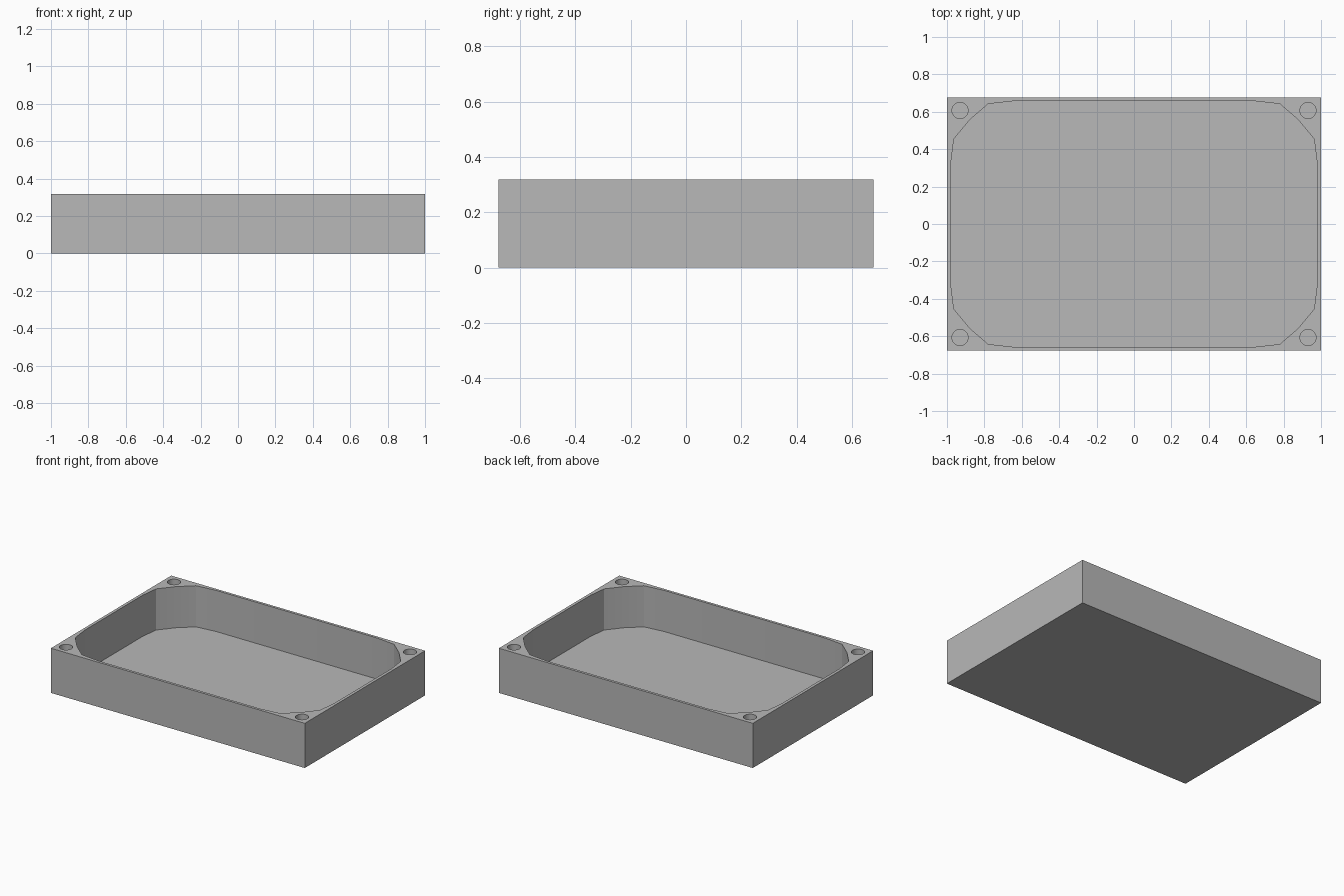
import bpy
import math

HALF_X, HALF_Y, HEIGHT = 1.0, 0.677, 0.318
FLOOR = 0.025

if "Cube" in bpy.data.objects:
    bpy.data.objects.remove(bpy.data.objects["Cube"], do_unlink=True)

grey = bpy.data.materials.new("plain grey")
grey.use_nodes = True
grey.diffuse_color = (0.48, 0.48, 0.48, 1)
grey.node_tree.nodes["Principled BSDF"].inputs["Base Color"].default_value = grey.diffuse_color


def prism(name, outline, z0, z1):
    """Upright solid from a counter-clockwise outline."""
    n = len(outline)
    verts = [(x, y, z) for z in (z0, z1) for x, y in outline]
    faces = [tuple(reversed(range(n))), tuple(range(n, 2 * n))]
    faces += [(i, (i + 1) % n, n + (i + 1) % n, n + i) for i in range(n)]
    mesh = bpy.data.meshes.new(name)
    mesh.from_pydata(verts, [], faces)
    mesh.materials.append(grey)
    obj = bpy.data.objects.new(name, mesh)
    bpy.context.collection.objects.link(obj)
    return obj


def mirror_quarter(points):
    """Complete an outline from its +x +y quarter."""
    half = points + [(-x, y) for x, y in reversed(points)]
    return half + [(-x, -y) for x, y in half]


# Solid block
tray = prism("tray", mirror_quarter([(HALF_X, HALF_Y)]), 0, HEIGHT)

# Pocket with faceted, rounded corners
corner = [(0.979, 0.326), (0.963, 0.455), (0.878, 0.557), (0.78, 0.642), (0.636, 0.658)]
cutters = [prism("pocket_cutter", mirror_quarter(corner), FLOOR, HEIGHT + 0.1)]

# Blind screw holes in the four corners
for cx, cy in mirror_quarter([(0.93, 0.607)]):
    ring = [(cx + 0.043 * math.cos(a), cy + 0.043 * math.sin(a))
            for a in (math.tau * i / 32 for i in range(32))]
    cutters.append(prism("screw_hole_cutter", ring, FLOOR, HEIGHT + 0.1))

bpy.ops.object.select_all(action="DESELECT")
bpy.context.view_layer.objects.active = tray
tray.select_set(True)
for cutter in cutters:
    cutter.hide_render = True
    mod = tray.modifiers.new("cut", "BOOLEAN")
    mod.operation = "DIFFERENCE"
    mod.solver = "EXACT"
    mod.object = cutter
    bpy.ops.object.modifier_apply(modifier=mod.name)
for cutter in cutters:
    bpy.data.objects.remove(cutter, do_unlink=True)

# Smooth curved walls, crisp corners
bpy.ops.object.shade_smooth_by_angle(angle=math.radians(30))
